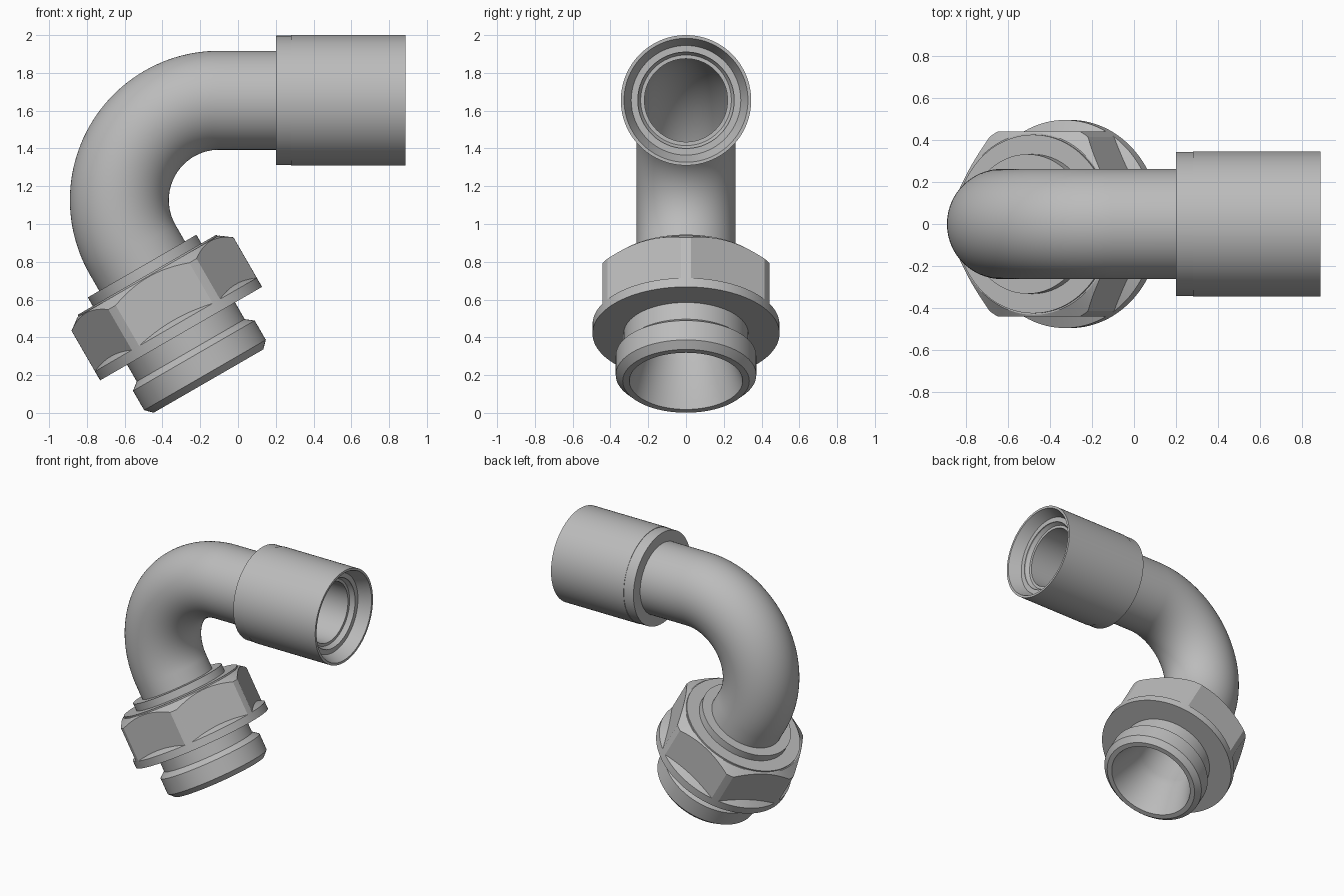
import bpy, bmesh, math
from mathutils import Matrix, Vector

if "Cube" in bpy.data.objects:
    bpy.data.objects.remove(bpy.data.objects["Cube"])

SEG = 120
steel = bpy.data.materials.new("grey steel")
steel.diffuse_color = (0.5, 0.5, 0.5, 1)
steel.use_nodes = True
steel.node_tree.nodes["Principled BSDF"].inputs["Base Color"].default_value = steel.diffuse_color

# Main dimensions
AXIS_Z, BEND_R, BEND_X = 1.655, 0.528, -0.10
BEND_Z = AXIS_Z - BEND_R
TILT = math.radians(30)
UP = Vector((-math.sin(TILT), 0, math.cos(TILT)))
BEND_END = Vector((BEND_X - BEND_R * math.cos(TILT), 0, BEND_Z - BEND_R * math.sin(TILT)))
BASE = BEND_END - UP * 0.802


def loft(name, rings, closed=True):
    """Skin a list of point rings into one smooth mesh object."""
    bm = bmesh.new()
    loops = [[bm.verts.new(p) for p in ring] for ring in rings]
    pairs = list(zip(loops, loops[1:] + loops[:1] if closed else loops[1:]))
    for a, b in pairs:
        for i in range(len(a)):
            j = (i + 1) % len(a)
            bm.faces.new((a[i], a[j], b[j], b[i]))
    bmesh.ops.recalc_face_normals(bm, faces=bm.faces)
    me = bpy.data.meshes.new(name)
    bm.to_mesh(me)
    bm.free()
    me.materials.append(steel)
    ob = bpy.data.objects.new(name, me)
    bpy.context.collection.objects.link(ob)
    bpy.ops.object.select_all(action='DESELECT')
    ob.select_set(True)
    bpy.context.view_layer.objects.active = ob
    bpy.ops.object.shade_smooth_by_angle(angle=math.radians(20))
    return ob


def ring(mat, radius, height):
    """Radius and height may be numbers or functions of the angle."""
    pts = []
    for i in range(SEG):
        t = 2 * math.pi * i / SEG
        r = radius(t) if callable(radius) else radius
        h = height(t) if callable(height) else height
        pts.append(mat @ Vector((r * math.cos(t), r * math.sin(t), h)))
    return pts


def lathe(name, mat, profile):
    return loft(name, [ring(mat, r, h) for r, h in profile])


fit = Matrix.Translation(BASE) @ Matrix.Rotation(-TILT, 4, 'Y')
along_x = Matrix.Translation((0, 0, AXIS_Z)) @ Matrix.Rotation(math.pi / 2, 4, 'Y')

# Threaded nipple with conical seat
lathe("threaded_nipple", fit, [
    (0.30, 0), (0.335, 0), (0.372, 0.037), (0.372, 0.155), (0.33, 0.188),
    (0.33, 0.32), (0.22, 0.32), (0.22, 0.25)])

# Round flange under the hexagon
lathe("nut_flange", fit, [
    (0.27, 0.29), (0.495, 0.29), (0.495, 0.345), (0.44, 0.372), (0.27, 0.372)])


# Hexagon with rounded corners and chamfered top
def hex_r(t):
    a = math.radians((math.degrees(t) + 1e-6) % 60 - 30)
    return min(0.495, 0.441 / math.cos(a))


def hex_top(t):
    return 0.637 - (hex_r(t) - 0.44) * 0.8


loft("hex_nut", [
    ring(fit, 0.27, 0.31), ring(fit, hex_r, 0.31), ring(fit, hex_r, hex_top),
    ring(fit, 0.432, 0.640), ring(fit, 0.27, 0.640)])

# Stepped collar on top of the nut
lathe("nut_collar", fit, [
    (0.255, 0.62), (0.425, 0.62), (0.425, 0.650), (0.332, 0.650),
    (0.332, 0.703), (0.255, 0.703)])

# Bent tube: frames along straight, 120 degree bend, straight
frames = [fit @ Matrix.Translation((0, 0, 0.30))]
N = 48
for i in range(N + 1):
    a = math.radians(210 - 120 * i / N)
    pos = (BEND_X + BEND_R * math.cos(a), 0, BEND_Z + BEND_R * math.sin(a))
    frames.append(Matrix.Translation(pos) @ Matrix.Rotation(math.pi / 2 - a, 4, 'Y')
                  @ Matrix.Rotation(math.pi / 2, 4, 'Y'))
end = Matrix.Translation((0.80, 0, 0)) @ along_x
lip = Matrix.Translation((0.765, 0, 0)) @ along_x
outer = [ring(f, 0.262, 0) for f in frames] + [ring(end, 0.262, 0)]
inner = [ring(lip, 0.24, 0), ring(lip, 0.22, 0)] + [ring(f, 0.22, 0) for f in reversed(frames)]
loft("bent_tube", outer + inner)

# Sleeve with tapered mouth
lathe("end_sleeve", along_x, [
    (0.255, 0.20), (0.342, 0.20), (0.342, 0.28), (0.345, 0.28), (0.345, 0.887),
    (0.328, 0.887), (0.29, 0.80), (0.255, 0.80)])
